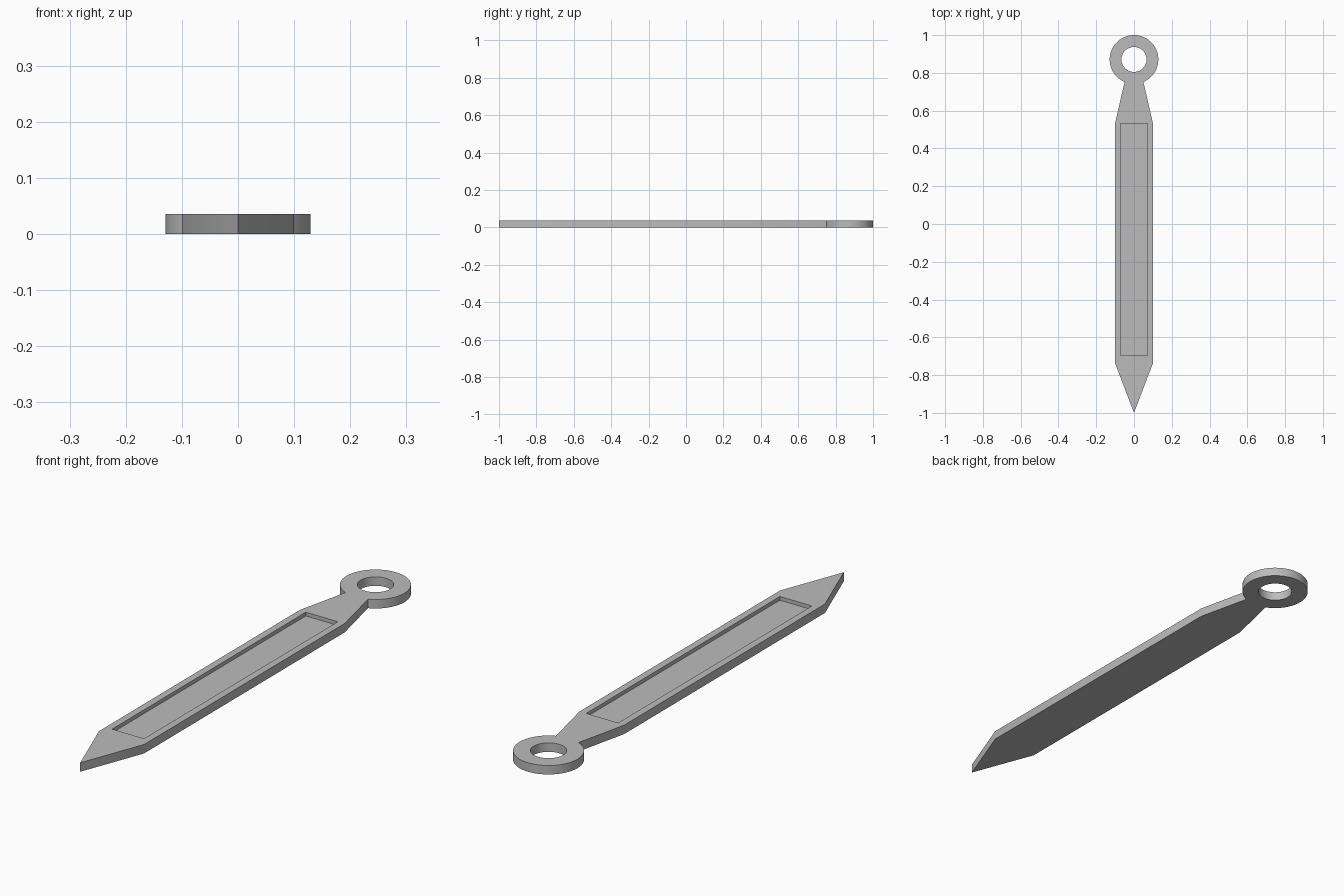
import bpy, bmesh
from math import sin, cos, asin, pi

if "Cube" in bpy.data.objects:
    bpy.data.objects.remove(bpy.data.objects["Cube"])

THICK = 0.036
RING_Y, RING_R, HOLE_R = 0.871, 0.129, 0.066
NECK, HALF_W = 0.05, 0.1

grey = bpy.data.materials.new("plain grey")
grey.use_nodes = True
grey.diffuse_color = (0.5, 0.5, 0.5, 1)
grey.node_tree.nodes["Principled BSDF"].inputs["Base Color"].default_value = (0.5, 0.5, 0.5, 1)


def prism(name, outline, z0, z1):
    """Extrude a counter-clockwise outline from z0 to z1."""
    bm = bmesh.new()
    base = bm.faces.new([bm.verts.new((x, y, z0)) for x, y in outline])
    top = bmesh.ops.extrude_face_region(bm, geom=[base])
    verts = [v for v in top["geom"] if isinstance(v, bmesh.types.BMVert)]
    bmesh.ops.translate(bm, vec=(0, 0, z1 - z0), verts=verts)
    bmesh.ops.recalc_face_normals(bm, faces=bm.faces)
    mesh = bpy.data.meshes.new(name)
    bm.to_mesh(mesh)
    bm.free()
    mesh.materials.append(grey)
    obj = bpy.data.objects.new(name, mesh)
    bpy.context.collection.objects.link(obj)
    return obj


def arc(radius, start, end, steps):
    angles = [start + (end - start) * i / steps for i in range(steps + 1)]
    return [(radius * cos(a), RING_Y + radius * sin(a)) for a in angles]


# Pointed blade, tapered neck and ring as one outline
gap = asin(NECK / RING_R)
ring = arc(RING_R, gap - pi / 2, 1.5 * pi - gap, 64)
blade = [(-HALF_W, 0.534), (-HALF_W, -0.738), (0, -1), (HALF_W, -0.738), (HALF_W, 0.534)]
body = prism("bookmark_body", ring + blade, 0, THICK)

# Cutters for the ring hole and the shallow rectangular recess
hole = prism("ring_hole_cutter", arc(HOLE_R, 0, 2 * pi, 64)[:-1], -0.1, 0.1)
recess = prism("recess_cutter", [(-0.071, -0.696), (0.071, -0.696), (0.071, 0.531), (-0.071, 0.531)],
               THICK - 0.015, 0.1)

bpy.context.view_layer.objects.active = body
body.select_set(True)
for cutter in (hole, recess):
    cut = body.modifiers.new(cutter.name, "BOOLEAN")
    cut.operation, cut.solver, cut.object = "DIFFERENCE", "EXACT", cutter
    bpy.ops.object.modifier_apply(modifier=cut.name)
    bpy.data.objects.remove(cutter)

bpy.ops.object.shade_smooth_by_angle(angle=0.5)
